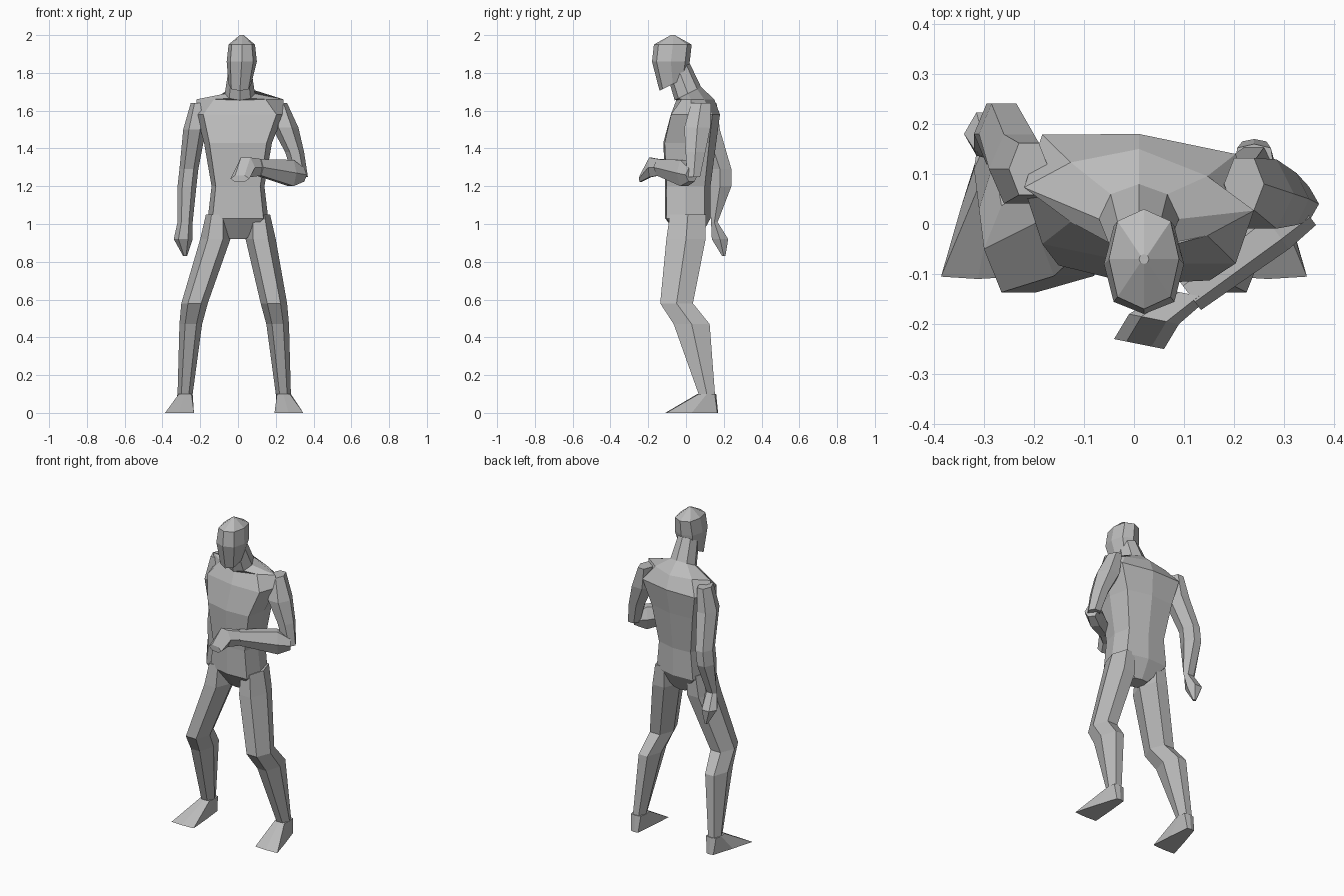
import bpy, bmesh
from math import cos, sin, tau, copysign
from mathutils import Vector

default_cube = bpy.data.objects.get("Cube")
if default_cube:
    bpy.data.objects.remove(default_cube)

RIGHT, BACK, UP = Vector((1, 0, 0)), Vector((0, 1, 0)), Vector((0, 0, 1))


def make_material(name, shade):
    material = bpy.data.materials.new(name)
    material.use_nodes = True
    colour = (shade, shade, shade, 1)
    material.diffuse_color = colour
    shader = material.node_tree.nodes["Principled BSDF"]
    shader.inputs["Base Color"].default_value = colour
    return material


grey = make_material("plain_grey", 0.5)


def section(x, y, z, wide, deep=None, sides=6, power=1, across=RIGHT, along=BACK):
    """Polygon of given half sizes; a low power makes it boxy, a high one pinched."""
    deep = deep or wide
    points = []
    for i in range(sides):
        c, s = cos(tau * i / sides), sin(tau * i / sides)
        u = copysign(abs(c) ** power, c)
        v = copysign(abs(s) ** power, s)
        points.append(Vector((x, y, z)) + across * (wide * u) + along * (deep * v))
    return points


def skin(name, sections):
    """Join matching sections with flat faces and cap both ends."""
    bm = bmesh.new()
    loops = [[bm.verts.new(point) for point in points] for points in sections]
    for low, high in zip(loops, loops[1:]):
        for i in range(len(low)):
            bm.faces.new((low[i - 1], low[i], high[i], high[i - 1]))
    bm.faces.new(loops[0])
    bm.faces.new(loops[-1])
    bmesh.ops.recalc_face_normals(bm, faces=bm.faces)
    mesh = bpy.data.meshes.new(name)
    bm.to_mesh(mesh)
    bm.free()
    mesh.materials.append(grey)
    part = bpy.data.objects.new(name, mesh)
    bpy.context.collection.objects.link(part)


def limb(name, joints, **style):
    skin(name, [section(*joint, **style) for joint in joints])


# Torso, turned a little, from crotch to chest
turned = RIGHT - BACK * 0.1
leaning = BACK + UP * 0.5
crotch = (0, 0.02, 0.92, 0.05)
hips = (0, 0.01, 1.03, 0.16, 0.12)
waist = (0, 0.01, 1.2, 0.14, 0.12)
ribs = (0, 0.02, 1.43, 0.18, 0.14)
chest = (0.01, 0.05, 1.58, 0.23, 0.13)
trunk = [section(*level, sides=8, power=0.5, across=turned)
         for level in (crotch, hips, waist, ribs, chest)]

# Shoulders pinch to a ridge and rise to the neck
shoulders = section(0.01, 0.05, 1.66, 0.23, 0.1, sides=8, power=1.5, across=turned)
neck_base = section(0.01, 0.01, 1.69, 0.08, 0.07, sides=8, along=leaning)
neck_top = section(0.01, -0.04, 1.82, 0.06, sides=8, along=leaning)
skin("torso", trunk + [shoulders, neck_base])
skin("neck", [neck_base, neck_top])

# Head, with the jaw sloping down to the chin
jaw = section(0.01, -0.07, 1.74, 0.06, 0.07, sides=8, power=0.8, along=leaning)
cheeks = section(0.02, -0.08, 1.86, 0.08, 0.1, sides=8, power=0.8)
brow = section(0.02, -0.07, 1.95, 0.07, 0.1, sides=8, power=0.8)
crown = section(0.02, -0.07, 2, 0.01, sides=8)
skin("head", [jaw, cheeks, brow, crown])


def leg(side_name, side):
    """One leg and its foot, with the stance shifted towards the right."""
    shift = -0.02
    thigh = (side * 0.12, 0, 0.92, 0.08, 0.12)
    hip = (side * 0.11, 0.01, 1.05, 0.06, 0.11)
    knee = (side * 0.21 + shift, -0.05, 0.58, 0.07, 0.1)
    calf = (side * 0.23 + shift, 0.03, 0.47, 0.06, 0.11)
    ankle = (side * 0.26 + shift, 0.11, 0.1, 0.04, 0.05)
    limb(side_name + "_leg", [hip, thigh, knee, calf, ankle])

    # Wedge foot: wide toes turned outward, narrow heel
    middle, toe, heel = ankle[0], -0.11, 0.17
    sole = section(middle, (toe + heel) / 2, 0, 0.08, (heel - toe) / 2,
                   sides=8, power=0.1)
    for point in sole:
        forward = (heel - point.y) / (heel - toe)
        taper = 0.3 + 0.7 * forward
        point.x = middle + (point.x - middle) * taper + side * 0.03 * forward
    skin(side_name + "_foot", [sole, section(*ankle, sides=8, power=0.5)])


leg("left", 1)
leg("right", -1)

# Right arm hangs with the elbow pushed back
shoulder = (-0.21, 0.11, 1.64, 0.04, 0.06)
upper_arm = (-0.23, 0.11, 1.5, 0.06, 0.08)
elbow = (-0.26, 0.18, 1.29, 0.05, 0.07)
forearm = (-0.27, 0.18, 1.2, 0.05, 0.07)
wrist = (-0.28, 0.15, 1.01, 0.04, 0.02)
knuckles = (-0.29, 0.18, 0.92, 0.05)
fingertips = (-0.28, 0.2, 0.83, 0.01)
limb("right_arm", [shoulder, upper_arm, elbow, forearm, wrist])
limb("right_hand", [wrist, knuckles, fingertips])

# Left upper arm reaches down and outward
shoulder = (0.22, 0.08, 1.64, 0.04, 0.06)
upper_arm = (0.25, 0.06, 1.51, 0.07, 0.08)
above_elbow = (0.3, 0.05, 1.38, 0.05, 0.06)
elbow = (0.33, 0.04, 1.25, 0.04)
limb("left_upper_arm", [shoulder, upper_arm, above_elbow, elbow])

# Left forearm and hand cross in front of the belly
elbow = (0.34, 0.03, 1.26, 0.04)
forearm = (0.28, -0.01, 1.27, 0.05, 0.08)
wrist = (0.11, -0.14, 1.3, 0.04, 0.05)
knuckles = (0.04, -0.19, 1.3, 0.05, 0.06)
fingertips = (0.01, -0.24, 1.24, 0.05, 0.02)
limb("left_forearm", [elbow, forearm, wrist], across=RIGHT * 0.6 - BACK * 0.8, along=UP)
limb("left_hand", [wrist, knuckles, fingertips], across=RIGHT - BACK * 0.2, along=UP)
